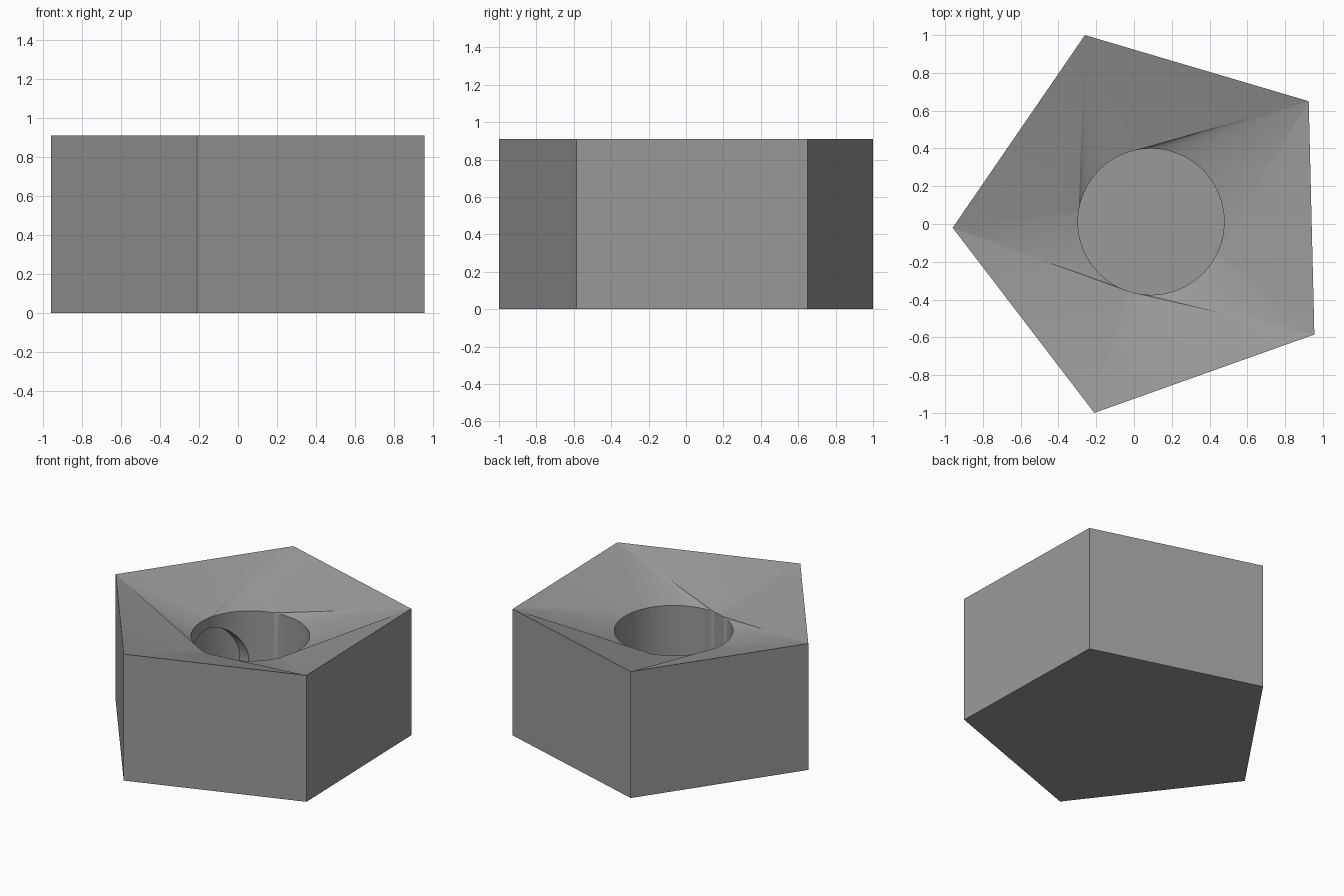
import bpy, bmesh, math

if "Cube" in bpy.data.objects:
    bpy.data.objects.remove(bpy.data.objects["Cube"])

HEIGHT, RIM, FLOOR = 0.91, 0.735, 0.02
BORE, RADIUS, STEPS = (0.09, 0.012), 0.387, 120
outline = [(0.925, 0.65), (-0.26, 1.0), (-0.96, -0.02), (-0.21, -1.0), (0.955, -0.585)]
# Bore angle where each corner's fan of the sunken top ends
fan_ends = [103, 172, 249, 261, 337]


def combine(target, tool, operation):
    mod = target.modifiers.new("cut", 'BOOLEAN')
    mod.operation, mod.object, mod.solver = operation, tool, 'EXACT'
    bpy.ops.object.select_all(action='DESELECT')
    bpy.context.view_layer.objects.active = target
    target.select_set(True)
    bpy.ops.object.modifier_apply(modifier=mod.name)
    bpy.data.objects.remove(tool, do_unlink=True)


def cylinder(name, radius, depth, location, rotation=(0, 0, 0)):
    bpy.ops.mesh.primitive_cylinder_add(vertices=96, radius=radius, depth=depth,
                                        location=location, rotation=rotation)
    obj = bpy.context.object
    obj.name = name
    return obj


# Five-sided block: base, walls, top sloping down to a round well
bm = bmesh.new()
low = [bm.verts.new((x, y, 0)) for x, y in outline]
high = [bm.verts.new((x, y, HEIGHT)) for x, y in outline]


def ring(z):
    return [bm.verts.new((BORE[0] + RADIUS * math.cos(math.tau * i / STEPS),
                          BORE[1] + RADIUS * math.sin(math.tau * i / STEPS), z))
            for i in range(STEPS)]


rim, bottom = ring(RIM), ring(FLOOR)
bm.faces.new(low)
bm.faces.new(bottom)
ends = [round(a * STEPS / 360) for a in fan_ends]
for k in range(5):
    n = (k + 1) % 5
    bm.faces.new((low[k], low[n], high[n], high[k]))
    bm.faces.new((high[k], high[n], rim[ends[k]]))
    start = ends[k - 1] - (STEPS if k == 0 else 0)
    for i in range(start, ends[k]):
        bm.faces.new((high[k], rim[(i + 1) % STEPS], rim[i % STEPS]))
for i in range(STEPS):
    j = (i + 1) % STEPS
    bm.faces.new((rim[i], rim[j], bottom[j], bottom[i]))
bmesh.ops.recalc_face_normals(bm, faces=bm.faces)
mesh = bpy.data.meshes.new("pentagon_block")
bm.to_mesh(mesh)
bm.free()
block = bpy.data.objects.new("pentagon_block", mesh)
bpy.context.collection.objects.link(block)

# Dark grey
grey = bpy.data.materials.new("dark_grey")
grey.diffuse_color = (0.32, 0.32, 0.32, 1)
grey.use_nodes = True
grey.node_tree.nodes["Principled BSDF"].inputs["Base Color"].default_value = grey.diffuse_color
mesh.materials.append(grey)

# Shallow round recess in the left wall of the well
recess = cylinder("recess", 0.275, 0.7, (BORE[0] - 0.35, BORE[1] + 0.05, 0.385),
                  (0, math.pi / 2, math.radians(-8)))
combine(recess, cylinder("recess_limit", 0.447, 2.0, (*BORE, 0.5)), 'INTERSECT')
recess.data.materials.append(grey)
combine(block, recess, 'DIFFERENCE')

# Smooth bore and top, sharp outer edges
bpy.ops.object.select_all(action='DESELECT')
block.select_set(True)
bpy.context.view_layer.objects.active = block
bpy.ops.object.shade_smooth_by_angle(angle=math.radians(30))
